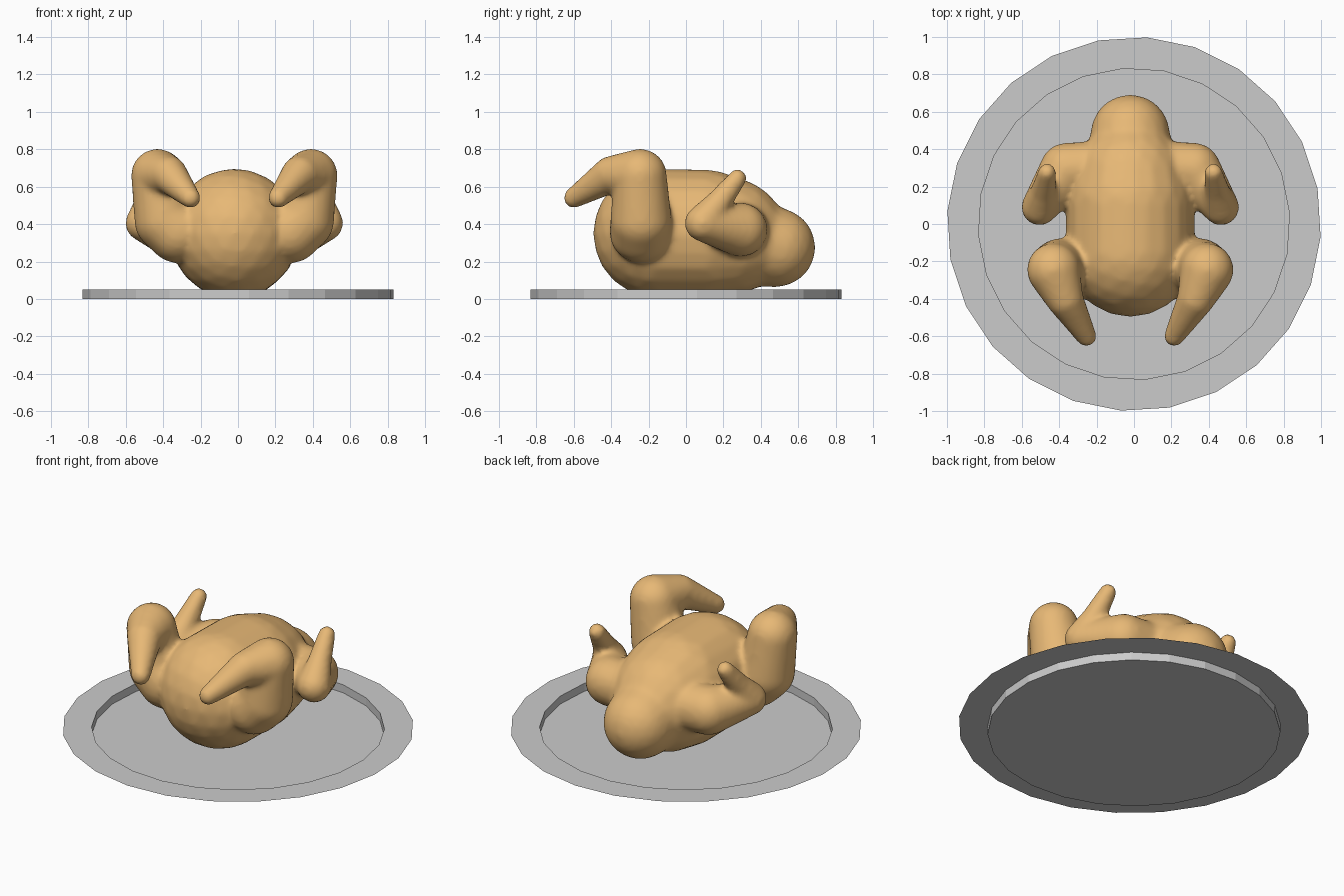
import bpy, bmesh, math
from mathutils import Vector, Matrix

if "Cube" in bpy.data.objects:
    bpy.data.objects.remove(bpy.data.objects["Cube"])

CX = -0.02  # symmetry plane of the bird

# --- serving plate: thin sheet with flat rim, low wall and sunken floor ---
bm = bmesh.new()
N = 24
def ring(r, z, off):
    return [bm.verts.new((r * math.cos(math.radians(off + 360 * i / N)),
                          r * math.sin(math.radians(off + 360 * i / N)), z)) for i in range(N)]
outer, inner, floor = ring(1.0, 0.05, 11), ring(0.833, 0.05, 4), ring(0.833, 0.0, 4)
for a, b in ((outer, inner), (inner, floor)):
    for i in range(N):
        j = (i + 1) % N
        bm.faces.new((a[i], a[j], b[j], b[i]))
bm.faces.new(floor)
me = bpy.data.meshes.new("plate")
bm.to_mesh(me)
bm.free()
plate = bpy.data.objects.new("plate", me)
bpy.context.collection.objects.link(plate)

# --- roast bird: round volumes swept along paths, fused into one skin ---
bm = bmesh.new()
def sweep(path, side=1, steps=8):
    for p, q in zip(path, path[1:]):
        for k in range(steps + 1):
            x, y, z, r = Vector(p).lerp(Vector(q), k / steps)
            m = Matrix.Translation((CX + side * x, y, z))
            bmesh.ops.create_icosphere(bm, subdivisions=3, radius=r, matrix=m)

# body, tapering towards the neck end
sweep([(0, -0.15, 0.35, 0.347), (0, 0.1, 0.346, 0.346), (0, 0.22, 0.335, 0.317),
       (0, 0.36, 0.30, 0.235), (0, 0.48, 0.275, 0.212)])
leg = [(0.30, -0.24, 0.36, 0.17), (0.37, -0.24, 0.42, 0.165), (0.41, -0.245, 0.66, 0.143),
       (0.35, -0.40, 0.665, 0.10), (0.235, -0.60, 0.54, 0.056)]
wing = [(0.20, 0.30, 0.37, 0.145), (0.34, 0.29, 0.37, 0.145), (0.485, 0.09, 0.405, 0.098),
        (0.465, 0.17, 0.51, 0.07), (0.445, 0.275, 0.645, 0.05)]
for s in (1, -1):
    sweep(leg, s)
    sweep(wing, s)

me = bpy.data.meshes.new("roast_bird")
bm.to_mesh(me)
bm.free()
bird = bpy.data.objects.new("roast_bird", me)
bpy.context.collection.objects.link(bird)
rem = bird.modifiers.new("fuse", 'REMESH')
rem.mode = 'VOXEL'
rem.voxel_size = 0.016
rem.use_smooth_shade = True
sm = bird.modifiers.new("soften", 'SMOOTH')
sm.factor = 0.5
sm.iterations = 8

mat = bpy.data.materials.new("roasted_skin")
mat.diffuse_color = (0.80, 0.48, 0.18, 1)
mat.use_nodes = True
mat.node_tree.nodes["Principled BSDF"].inputs["Base Color"].default_value = mat.diffuse_color
me.materials.append(mat)
